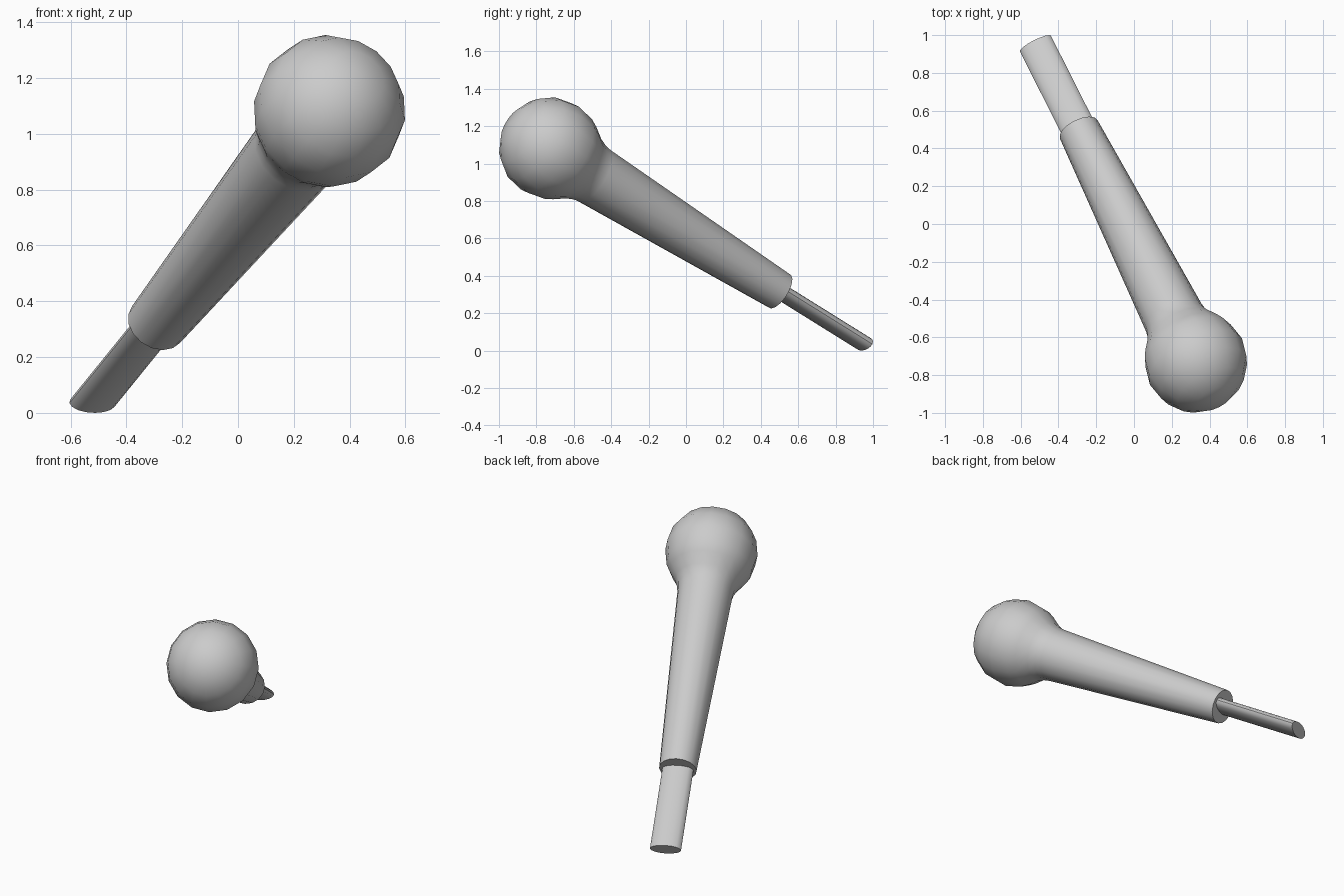
import bpy, bmesh, math
from mathutils import Vector

if "Cube" in bpy.data.objects:
    bpy.data.objects.remove(bpy.data.objects["Cube"])

# Main axis: from the ball centre down to the tip of the stem
BALL = Vector((0.328, -0.728, 1.083))
TIP = Vector((-0.522, 0.955, 0.035))
AXIS = (TIP - BALL).normalized()
LENGTH = (TIP - BALL).length
WIDE = AXIS.cross(Vector((0, 0, 1))).normalized()   # level cross direction
TALL = WIDE.cross(AXIS).normalized()
SIDES = 16
R = 0.273


def loft(name, rings, pole=None):
    """Skin elliptical rings (distance along axis, half width, half height)."""
    bm = bmesh.new()
    loops = []
    for t, a, b in rings:
        loops.append([bm.verts.new(BALL + AXIS * t
                                   + WIDE * a * math.cos(math.tau * i / SIDES)
                                   + TALL * b * math.sin(math.tau * i / SIDES))
                      for i in range(SIDES)])
    for lo, hi in zip(loops, loops[1:]):
        for i in range(SIDES):
            j = (i + 1) % SIDES
            bm.faces.new((lo[i], lo[j], hi[j], hi[i]))
    if pole is None:
        bm.faces.new(loops[0])
    else:
        tip = bm.verts.new(BALL + AXIS * pole)
        for i in range(SIDES):
            bm.faces.new((tip, loops[0][i], loops[0][(i + 1) % SIDES]))
    bm.faces.new(loops[-1])
    bmesh.ops.recalc_face_normals(bm, faces=bm.faces)
    mesh = bpy.data.meshes.new(name)
    bm.to_mesh(mesh)
    bm.free()
    obj = bpy.data.objects.new(name, mesh)
    bpy.context.collection.objects.link(obj)
    bpy.ops.object.select_all(action='DESELECT')
    obj.select_set(True)
    bpy.context.view_layer.objects.active = obj
    bpy.ops.object.shade_smooth_by_angle(angle=math.radians(40))
    return obj


# Ball head blending through a short neck into the tapered handle
body = []
for k in range(1, 10):
    ang = math.radians(22.5 * k) if k < 9 else math.radians(120)
    if k < 6:
        body.append((-R * math.cos(ang), R * math.sin(ang), R * math.sin(ang)))
body += [(0.15, 0.23, 0.23), (0.215, 0.188, 0.188), (0.26, 0.17, 0.17),
         (0.30, 0.164, 0.164), (1.575, 0.111, 0.106)]
loft("ball_and_handle", body, pole=-R)

# Flattened oval stem
loft("stem", [(1.55, 0.092, 0.04), (LENGTH, 0.092, 0.04)])
